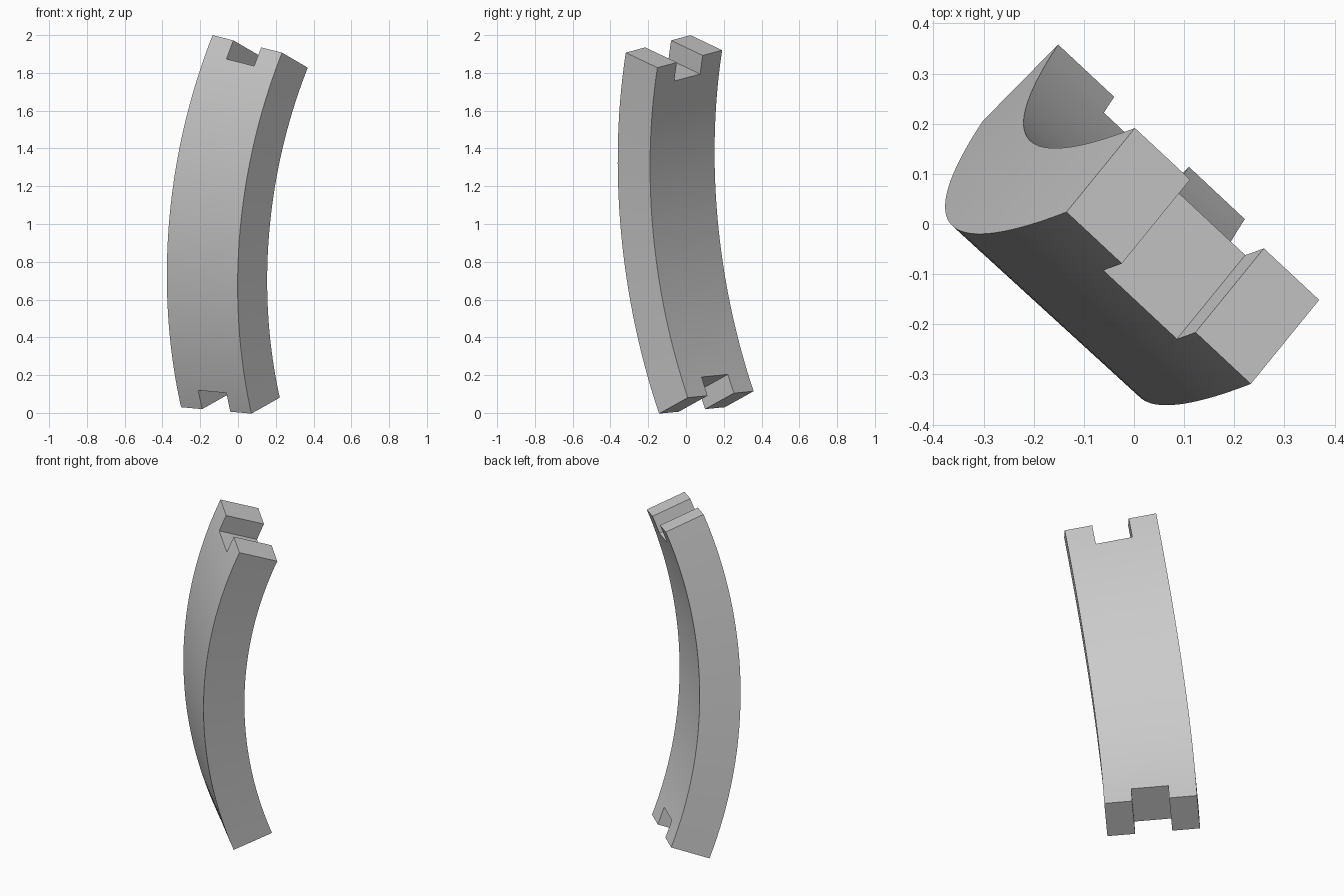
import bpy, bmesh
from math import sin, cos, radians
from mathutils import Matrix, Vector

cube = bpy.data.objects.get("Cube")
if cube:
    bpy.data.objects.remove(cube, do_unlink=True)

HALF, TILT = radians(21.35), radians(9.1)   # half sweep, section tilt
RADIUS, THICK, WIDTH, DEPTH = 2.726, 0.23, 0.511, 0.106
STEPS = 48

# Placement of the ring that the segment is cut from
out = Vector((-0.783, -0.622, 0.009)).normalized()
axis = Vector((0.616, -0.778, -0.124))
axis = (axis - out * axis.dot(out)).normalized()
place = Matrix((out, axis.cross(out), axis)).transposed().to_4x4()
place.translation = (1.770, 1.694, 0.992)


def directions(angle):
    """Inward, widthwise and tangent directions of the section."""
    radial = Vector((cos(angle), sin(angle), 0))
    up = Vector((0, 0, 1))
    inward = -radial * cos(TILT) - up * sin(TILT)
    across = -radial * sin(TILT) + up * cos(TILT)
    return radial * RADIUS, inward, across, up.cross(radial)


def make_object(name, bm):
    bmesh.ops.recalc_face_normals(bm, faces=bm.faces)
    mesh = bpy.data.meshes.new(name)
    bm.to_mesh(mesh)
    bm.free()
    ob = bpy.data.objects.new(name, mesh)
    bpy.context.collection.objects.link(ob)
    return ob


# Curved segment: tilted rectangle swept around the ring
bm = bmesh.new()
rings = []
for i in range(STEPS + 1):
    corner, inward, across, _ = directions(HALF * (2 * i / STEPS - 1))
    rings.append([bm.verts.new(place @ (corner + inward * THICK * a + across * WIDTH * b))
                  for a, b in ((0, 0), (1, 0), (1, 1), (0, 1))])
for r, s in zip(rings, rings[1:]):
    for k in range(4):
        n = (k + 1) % 4
        bm.faces.new((r[k], r[n], s[n], s[k]))
bm.faces.new(rings[0])
bm.faces.new(rings[-1])
segment = make_object("curved_segment", bm)

grey = bpy.data.materials.new("light grey")
grey.use_nodes = True
grey.diffuse_color = (0.6, 0.6, 0.6, 1)
grey.node_tree.nodes["Principled BSDF"].inputs["Base Color"].default_value = (0.6, 0.6, 0.6, 1)
segment.data.materials.append(grey)

bpy.ops.object.select_all(action='DESELECT')
segment.select_set(True)
bpy.context.view_layer.objects.active = segment

# Square notch through each end
for name, angle in (("lower_notch_cutter", HALF), ("upper_notch_cutter", -HALF)):
    corner, inward, across, tangent = directions(angle)
    box = Matrix((inward, across, tangent)).transposed().to_4x4()
    box.translation = corner + inward * THICK / 2 + across * WIDTH / 2
    size = Matrix.Diagonal((THICK * 2, WIDTH * 0.4, DEPTH * 2, 1))
    bm = bmesh.new()
    bmesh.ops.create_cube(bm, size=1, matrix=place @ box @ size)
    cutter = make_object(name, bm)
    cutter.hide_render = True
    mod = segment.modifiers.new(name, 'BOOLEAN')
    mod.operation, mod.solver, mod.object = 'DIFFERENCE', 'EXACT', cutter
    bpy.ops.object.modifier_apply(modifier=mod.name)
    bpy.data.objects.remove(cutter, do_unlink=True)

bpy.ops.object.shade_smooth_by_angle(angle=radians(30))
